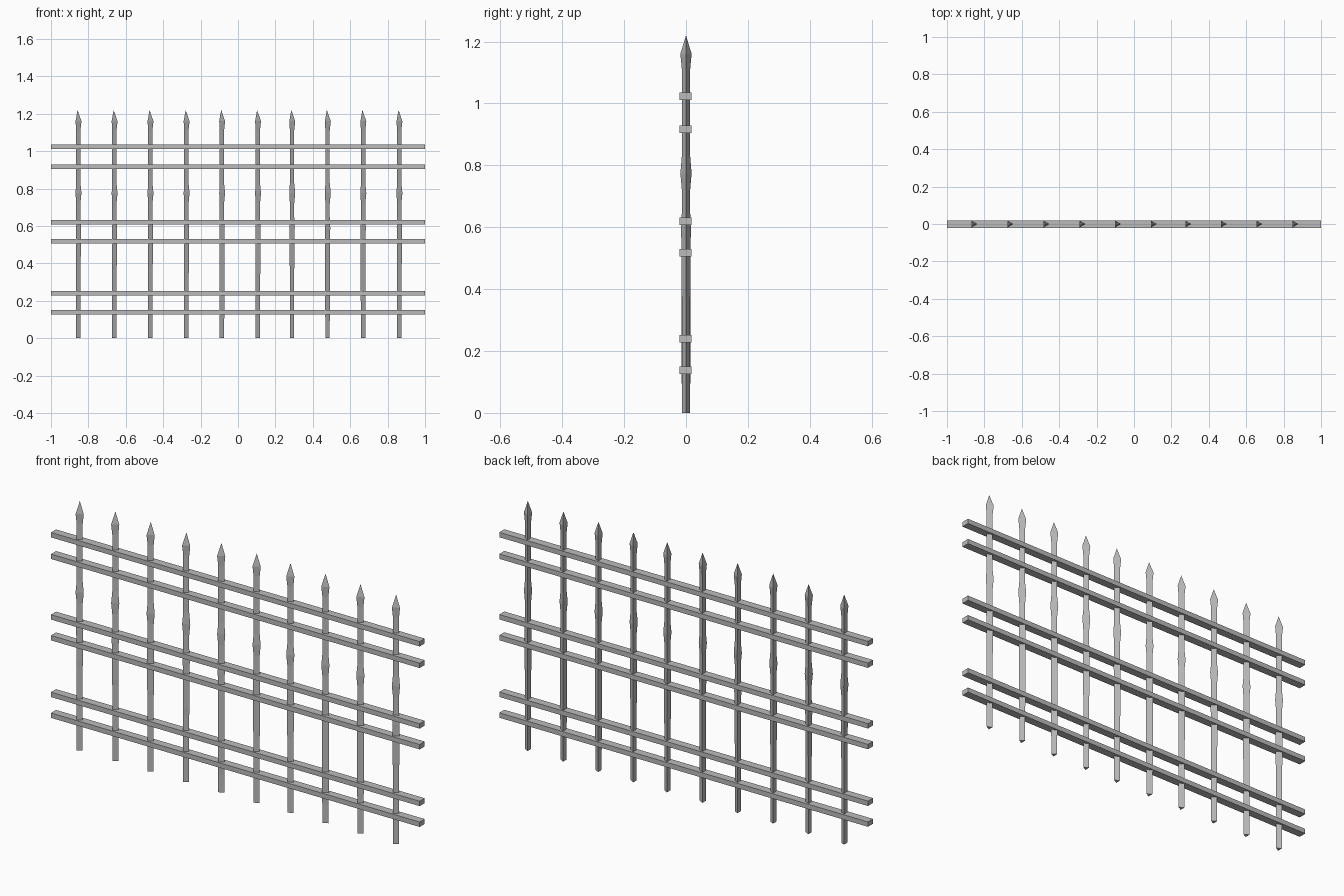
import bpy
import bmesh
from math import cos, sin, tau

cube = bpy.data.objects.get("Cube")
if cube:
    bpy.data.objects.remove(cube, do_unlink=True)

# Single iron grey
iron = bpy.data.materials.new("iron_grey")
iron.use_nodes = True
iron.diffuse_color = (0.5, 0.5, 0.5, 1)
iron.node_tree.nodes["Principled BSDF"].inputs["Base Color"].default_value = (0.5, 0.5, 0.5, 1)


def finish(name, bm):
    bmesh.ops.recalc_face_normals(bm, faces=bm.faces)
    mesh = bpy.data.meshes.new(name)
    bm.to_mesh(mesh)
    bm.free()
    mesh.materials.append(iron)
    obj = bpy.data.objects.new(name, mesh)
    bpy.context.collection.objects.link(obj)
    return obj


def rail(name, z):
    bm = bmesh.new()
    bmesh.ops.create_cube(bm, size=1)
    bmesh.ops.scale(bm, vec=(2, 0.039, 0.024), verts=bm.verts)
    obj = finish(name, bm)
    obj.location = (0, -0.001, z)


def picket(name, x, step):
    # Three-sided bar: (height, radius) rings from the foot to below the point
    profile = [(0, 0.0155), (step - 0.03, 0.0155), (step, 0.0175),
               (0.56, 0.0175), (0.59, 0.0185), (0.65, 0.0155),
               (0.72, 0.0155), (0.775, 0.021), (0.83, 0.0155),
               (1.11, 0.0155), (1.16, 0.021)]
    bm = bmesh.new()
    rings = [[bm.verts.new((r * cos(tau * i / 3), r * sin(tau * i / 3), z))
              for i in range(3)] for z, r in profile]
    bm.faces.new(rings[0])
    for low, high in zip(rings, rings[1:]):
        for i in range(3):
            j = (i + 1) % 3
            bm.faces.new((low[i], low[j], high[j], high[i]))
    tip = bm.verts.new((0, 0, 1.22))
    for i in range(3):
        bm.faces.new((rings[-1][i], rings[-1][(i + 1) % 3], tip))
    finish(name, bm).location.x = x


# Horizontal rails in three pairs
for n, z in enumerate((0.138, 0.24, 0.518, 0.62, 0.917, 1.023)):
    rail(f"rail_{n + 1}", z)

# Pickets, each with its own lower taper height
positions = (-0.858, -0.665, -0.473, -0.28, -0.09, 0.102, 0.285, 0.475, 0.665, 0.858)
steps = (0.44, 0.4, 0.4, 0.36, 0.12, 0.35, 0.4, 0.12, 0.2, 0.4)
for n, (x, step) in enumerate(zip(positions, steps)):
    picket(f"picket_{n + 1}", x, step)
